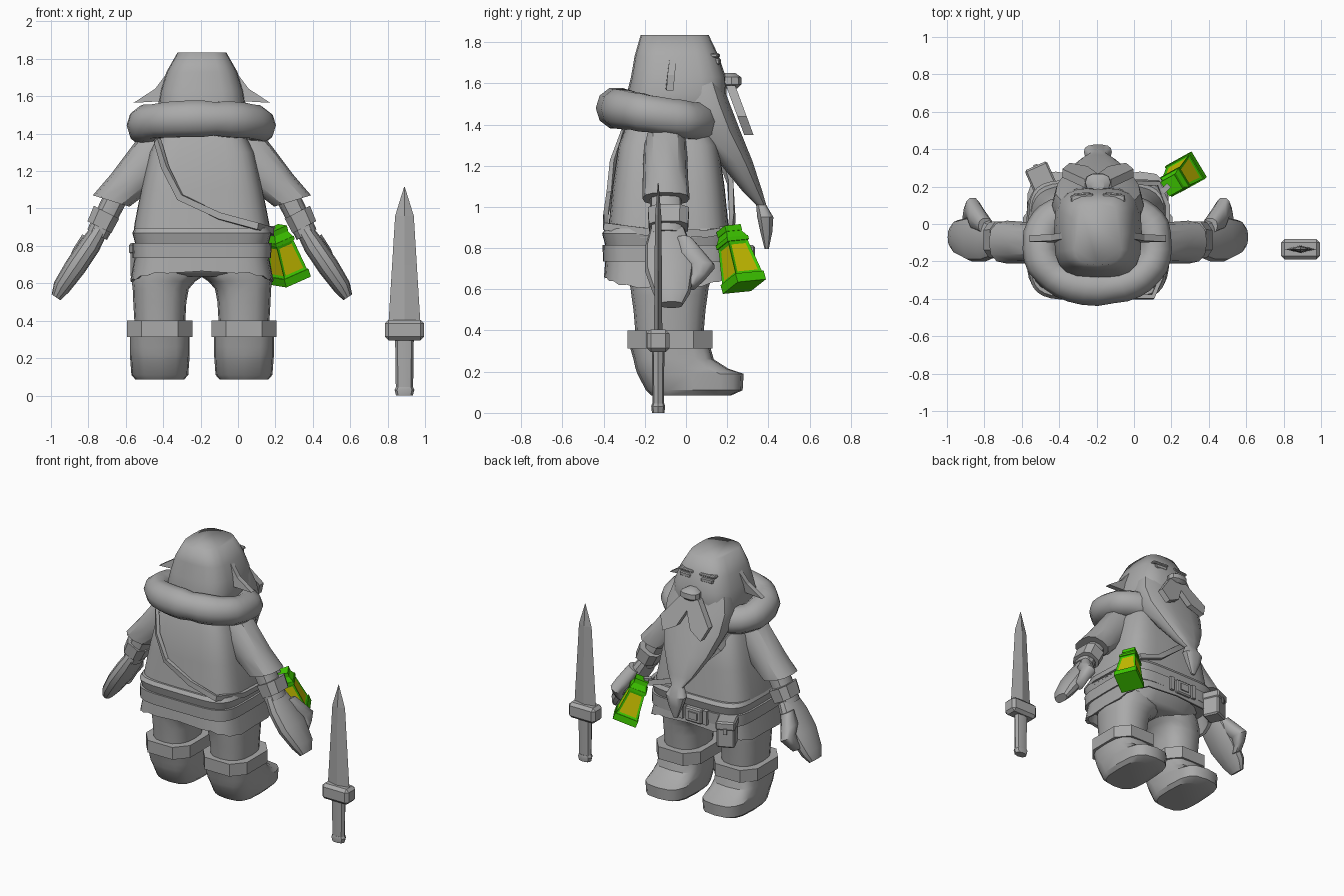
import bpy, bmesh, math, random
from mathutils import Vector, Matrix

random.seed(4)
if "Cube" in bpy.data.objects:
    bpy.data.objects.remove(bpy.data.objects["Cube"])

CX = -0.193  # middle of the figure


def material(name, rgb):
    m = bpy.data.materials.new(name)
    m.use_nodes = True
    m.diffuse_color = (*rgb, 1)
    m.node_tree.nodes["Principled BSDF"].inputs["Base Color"].default_value = (*rgb, 1)
    return m


GREY = material("stone grey", (0.4, 0.4, 0.4))
GREEN = material("lantern green", (0.05, 0.6, 0.0))
YELLOW = material("glass yellow", (0.6, 0.54, 0.0))


def finish(name, bm, mats=(GREY,), angle=35):
    bmesh.ops.recalc_face_normals(bm, faces=bm.faces)
    mesh = bpy.data.meshes.new(name)
    bm.to_mesh(mesh)
    bm.free()
    ob = bpy.data.objects.new(name, mesh)
    bpy.context.collection.objects.link(ob)
    for m in mats:
        mesh.materials.append(m)
    bpy.ops.object.select_all(action="DESELECT")
    ob.select_set(True)
    bpy.context.view_layer.objects.active = ob
    if angle:
        bpy.ops.object.shade_smooth_by_angle(angle=math.radians(angle))


def bridge(bm, rings, loop=False):
    n = len(rings[0])
    pairs = list(zip(rings, rings[1:])) + ([(rings[-1], rings[0])] if loop else [])
    for a, b in pairs:
        for i in range(n):
            j = (i + 1) % n
            bm.faces.new((a[i], a[j], b[j], b[i]))
    if not loop:
        bm.faces.new(rings[0])
        bm.faces.new(rings[-1])


def rounded(a, p):
    """Point on a unit superellipse."""
    return [math.copysign(abs(k) ** (2 / p), k) for k in (math.cos(a), math.sin(a))]


def loft(name, rows, n=16, p=2.5, side=1, angle=35, phase=0.0):
    """Stack of rounded sections: x, y, z, half width, half depth, tilt."""
    bm = bmesh.new()
    rings = []
    for x, y, z, rx, ry, *tilt in rows:
        t = tilt[0] if tilt else 0
        ring = []
        for i in range(n):
            u, v = rounded(2 * math.pi * (i + phase) / n, p)
            ring.append(bm.verts.new((CX + side * (x + u * rx * math.cos(t)), y + v * ry,
                                      z + u * rx * math.sin(t))))
        rings.append(ring)
    bridge(bm, rings)
    finish(name, bm, angle=angle)


def box(name, size, loc, turn=0.0, bevel=0.0):
    bm = bmesh.new()
    m = Matrix.Translation(loc) @ Matrix.Rotation(turn, 4, "Z") @ Matrix.Diagonal((*size, 1))
    bmesh.ops.create_cube(bm, size=1, matrix=m)
    if bevel:
        bmesh.ops.bevel(bm, geom=bm.edges[:], offset=bevel, segments=1, affect="EDGES")
    finish(name, bm, angle=0)


def slab(name, points, thick):
    """Flat polygon given thickness along y."""
    bm = bmesh.new()
    face = bm.faces.new([bm.verts.new(q) for q in points])
    ext = bmesh.ops.extrude_face_region(bm, geom=[face])
    bmesh.ops.translate(bm, vec=(0, thick, 0), verts=[v for v in ext["geom"] if isinstance(v, bmesh.types.BMVert)])
    finish(name, bm, angle=0)


# legs, boots, arms, ears and moustache on both sides
for side, word in ((1, "left"), (-1, "right")):
    loft(word + "_boot", [(.225, .025, .085, .13, .195), (.225, .04, .11, .152, .235),
         (.225, .022, .19, .158, .258), (.225, -.02, .215, .16, .225),
         (.225, -.06, .26, .16, .195), (.225, -.08, .33, .16, .195)], p=3.2, side=side)
    loft(word + "_boot_cuff", [(.225, -.077, .313, .184, .217), (.225, -.077, .4, .184, .217)],
         n=8, p=3, side=side, angle=0, phase=.5)
    loft(word + "_leg", [(.225, -.08, .38, .135, .165), (.225, -.08, .5, .142, .175),
         (.22, -.08, .57, .15, .185), (.205, -.08, .61, .17, .19),
         (.18, -.08, .64, .19, .2), (.17, -.08, .7, .18, .2)], side=side)
    loft(word + "_sleeve", [(.17, -.09, 1.37, .1, .09, .9), (.25, -.1, 1.29, .125, .105, .6),
         (.38, -.1, 1.14, .115, .11, .38), (.485, -.097, 1.04, .103, .115, .3)], n=12, side=side)
    loft(word + "_forearm", [(.44, -.1, 1.1, .065, .075, .4), (.56, -.095, .86, .06, .08, .5)], n=12, side=side)
    loft(word + "_wrist_cuff", [(.51, -.085, .98, .08, .105, .47), (.548, -.085, .9, .075, .1, .47)],
         n=8, p=3, side=side, angle=0, phase=.5)
    loft(word + "_mitten", [(.545, -.09, .89, .045, .085, .5), (.6, -.085, .8, .057, .115, .55),
         (.675, -.08, .69, .058, .12, .6), (.75, -.07, .58, .048, .09, .6),
         (.78, -.07, .525, .028, .055, .6)], n=12, side=side)
    loft(word + "_thumb", [(.6, -.01, .84, .045, .04, .5), (.645, .03, .76, .05, .07, .5),
         (.67, .08, .71, .045, .062, .5), (.69, .06, .66, .035, .04, .5),
         (.7, .02, .61, .03, .03, .5)], n=10, side=side, angle=50)
    slab(word + "_ear", [(CX + side * x, y, z) for x, y, z in ((.19, -.08, 1.72), (.25, -.09, 1.64),
         (.365, -.095, 1.565), (.19, -.1, 1.575))], .035)
    flap = [(.0, 1.59), (.07, 1.59), (.19, 1.44), (.15, 1.35), (.055, 1.4), (.0, 1.51)]
    slab(word + "_moustache", [(CX + side * x, .19 + (1.6 - z) * .37, z) for x, z in flap], .045)
    box(word + "_eye", (.09, .03, .03), (CX + side * .085, .152, 1.705), -side * .08, .006)
    box(word + "_eyebrow", (.12, .04, .02), (CX + side * .085, .14, 1.735), -side * .08, .006)

# tunic, skirt and belt
loft("hips", [(0, -.08, .635, .2, .18), (0, -.08, .66, .32, .22), (0, -.08, .76, .34, .28)], n=20)
loft("tunic", [(0, -.085, .85, .368, .3), (0, -.085, .92, .36, .29), (0, -.085, 1.1, .325, .272),
     (0, -.085, 1.3, .28, .243), (0, -.09, 1.42, .22, .19)], n=32, p=4.2)
loft("belt", [(0, -.085, .735, .37, .318), (0, -.085, .815, .372, .32)], n=32, p=5)
loft("tunic_fold", [(0, -.085, .805, .355, .305), (0, -.085, .87, .372, .322), (0, -.085, .895, .36, .307)], n=32, p=5)

bm = bmesh.new()
rings = []
for z, rx, ry in ((.76, .355, .31), (.64, .383, .318), (.645, .365, .3), (.76, .34, .295)):
    ring = []
    for i in range(32):
        a = 2 * math.pi * i / 32
        u, v = rounded(a, 4.5)
        lift = (-.025 * math.cos(2 * a) - .01 * (i % 2) + .03 * max(0, math.sin(a))) * (z < .7)
        ring.append(bm.verts.new((CX + u * rx, -.08 + v * ry, z + lift)))
    rings.append(ring)
bridge(bm, rings, loop=True)
finish("skirt", bm)

box("belt_buckle", (.13, .03, .1), (CX - .04, .24, .765), 0, .008)
box("buckle_plate", (.07, .02, .05), (CX - .04, .253, .765))
for x in (-.13, .06):
    box("belt_loop", (.03, .03, .1), (CX + x, .237, .77))
box("pouch", (.12, .12, .17), (-.5, .25, .715), .42, .01)
box("pouch_flap", (.13, .13, .06), (-.5, .252, .785), .42, .01)
box("pouch_clasp", (.025, .01, .04), (-.527, .313, .75), .42)

# squarish head blending into a flat crown
loft("head", [(0, -.06, 1.36, .22, .22), (0, -.045, 1.55, .235, .242), (0, -.037, 1.63, .222, .23),
     (0, -.045, 1.73, .19, .205), (0, -.055, 1.835, .13, .165)], n=20, p=3.2, angle=100)
loft("nose", [(0, .215, 1.575, .04, .035), (0, .222, 1.595, .07, .05), (0, .222, 1.63, .068, .048),
     (0, .21, 1.65, .035, .03)], n=10)

# long beard with a flared tip
loft("beard", [(0, .07, 1.62, .21, .1), (0, .1, 1.5, .245, .115), (0, .15, 1.37, .235, .115),
     (0, .24, 1.22, .18, .085), (0, .32, 1.08, .1, .05), (0, .365, 1.01, .045, .025),
     (0, .385, .95, .075, .04), (0, .39, .88, .052, .03), (0, .392, .795, .015, .01)], n=14, p=2.7)

# lumpy fur collar, squarer and lower toward the chest
bm = bmesh.new()
rings = []
for i in range(32):
    a = 2 * math.pi * i / 32
    c, s = rounded(a, 2.9 if i < 16 else 2.1)
    r = .093 * random.uniform(.95, 1.07)
    ring = []
    for j in range(10):
        b = 2 * math.pi * j / 10
        out = math.cos(b) * r
        ring.append(bm.verts.new((CX + c * (.305 + out), -.135 + s * (.205 + out),
                                  1.445 - .035 * s + math.sin(b) * r * 1.05)))
    rings.append(ring)
bridge(bm, rings, loop=True)
finish("fur_collar", bm, angle=50)

# shoulder strap, a closed ribbon round the body
path = [(-.43, -.3, 1.36), (-.39, -.35, 1.22), (-.31, -.37, 1.06), (-.1, -.39, .96), (.1, -.39, .905),
        (.18, -.2, .88), (.18, .1, .87), (.13, .22, .89), (-.04, .225, .95), (-.25, .215, 1.12),
        (-.38, .17, 1.25), (-.43, .05, 1.38), (-.44, -.12, 1.4)]
bm = bmesh.new()
rings = []
for k, q in enumerate(path):
    q = Vector(q)
    along = (Vector(path[(k + 1) % len(path)]) - Vector(path[k - 1])).normalized()
    out = q - Vector((CX, -.08, q.z))
    out = (out - along * out.dot(along)).normalized()
    wide = along.cross(out) * .018
    rings.append([bm.verts.new(q + w * wide + o * out * .012) for w, o in ((1, 1), (-1, 1), (-1, -1), (1, -1))])
bridge(bm, rings, loop=True)
finish("shoulder_strap", bm)

# hanging lantern, tilted outward
axis = Vector((-.09, -.085, .31)).normalized()
PLACE = (Matrix.Translation((.24, .243, .762)) @ Vector((0, 0, 1)).rotation_difference(axis).to_matrix().to_4x4()
         @ Matrix.Rotation(math.radians(30), 4, "Z"))


def lantern_part(name, z0, z1, r0, r1, panes=False):
    bm = bmesh.new()
    rings = [[bm.verts.new(PLACE @ Vector((x * r, y * r, z))) for x, y in ((1, 1), (-1, 1), (-1, -1), (1, -1))]
             for z, r in ((z0, r0), (z1, r1))]
    bridge(bm, rings)
    if panes:
        bmesh.ops.recalc_face_normals(bm, faces=bm.faces)
        sides = [f for f in bm.faces if abs(f.normal.dot(axis)) < .7]
        bmesh.ops.inset_individual(bm, faces=sides, thickness=.021, depth=-.005)
        for f in sides:
            f.material_index = 1
    finish(name, bm, (GREEN, YELLOW), 0)


lantern_part("lantern_base", -.16, -.115, .08, .08)
lantern_part("lantern_body", -.115, .06, .074, .054, True)
lantern_part("lantern_rim", .06, .08, .06, .06)
lantern_part("lantern_roof", .08, .115, .057, .042)
lantern_part("lantern_cap", .115, .145, .045, .045)
box("lantern_hook", (.05, .03, .03), (.17, .19, .89), .8)

# sword standing beside the figure
SX = .89 - CX
loft("sword_handle", [(SX, -.135, .02, .046, .028), (SX, -.135, .31, .05, .03)], n=8, p=2.4)
loft("sword_pommel", [(SX, -.135, 0, .045, .03), (SX, -.135, .03, .053, .034), (SX, -.135, .045, .046, .03)], n=8, p=2.4)
box("sword_guard", (.21, .11, .11), (.89, -.135, .35), 0, .02)
loft("sword_blade", [(SX, -.135, .39, .085, .02), (SX, -.135, .7, .066, .018),
     (SX, -.135, .96, .05, .015), (SX, -.135, 1.115, .002, .002)], n=4, p=2, angle=0)
